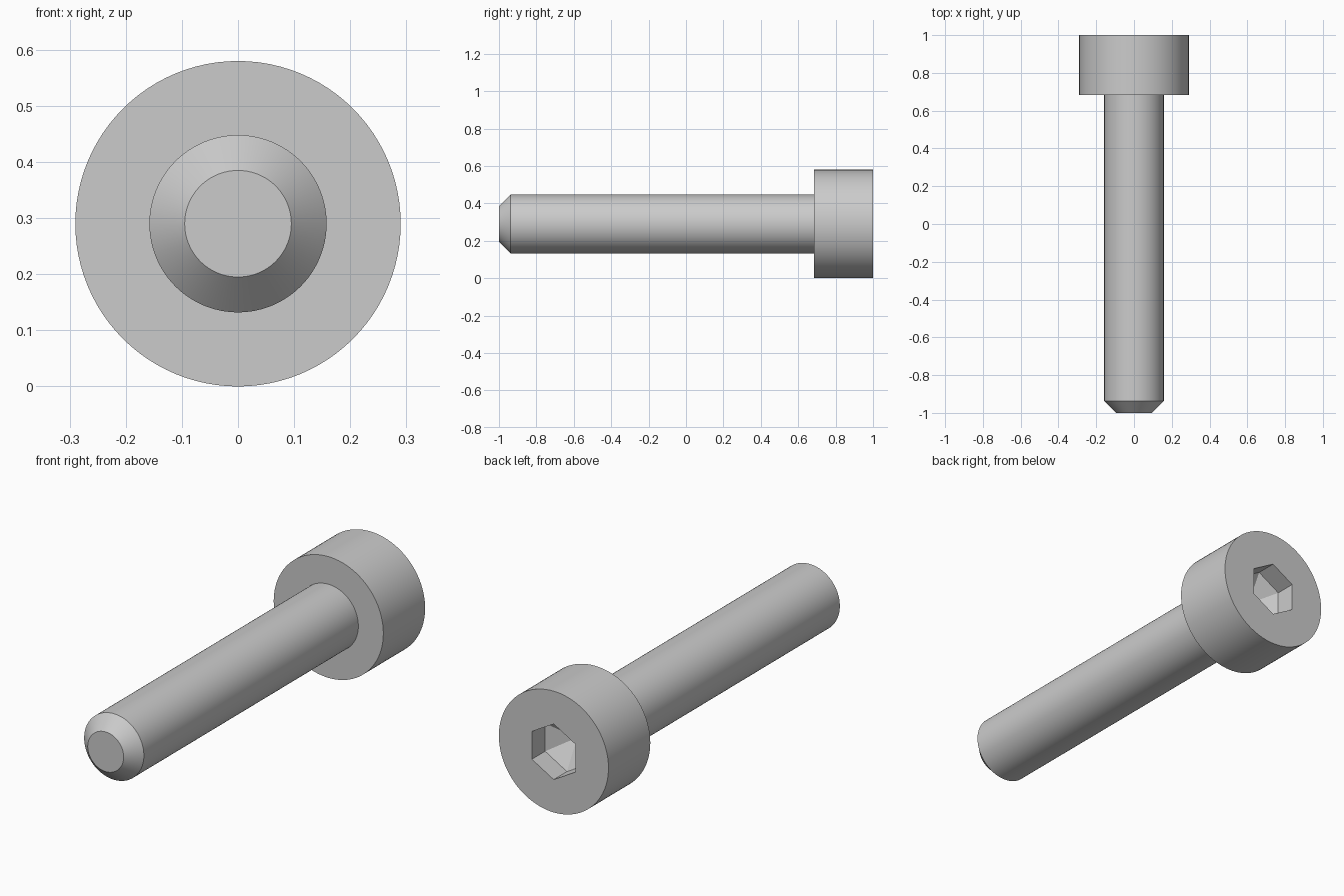
import bpy
import bmesh
import math

default = bpy.data.objects.get("Cube")
if default:
    bpy.data.objects.remove(default, do_unlink=True)

SIDES = 96
AXIS_Z = 0.29          # height of the screw axis
HEAD_R, SHAFT_R, TIP_R, HEX_R = 0.29, 0.158, 0.095, 0.133
SEAT_Y = 0.684         # underside of the head

steel = bpy.data.materials.new("grey steel")
steel.use_nodes = True
colour = (0.6, 0.6, 0.6, 1)
steel.diffuse_color = colour
steel.node_tree.nodes["Principled BSDF"].inputs["Base Color"].default_value = colour


def ring(bm, y, radius, sides=SIDES):
    """Closed loop of edges around the screw axis, first point straight up."""
    angles = [math.tau * i / sides for i in range(sides)]
    verts = [bm.verts.new((radius * math.sin(a), y, AXIS_Z + radius * math.cos(a)))
             for a in angles]
    return [bm.edges.new((verts[i - 1], verts[i])) for i in range(sides)]


def bridge(bm, loops):
    for a, b in zip(loops, loops[1:]):
        bmesh.ops.bridge_loops(bm, edges=a + b)


def finish(bm, name):
    bmesh.ops.recalc_face_normals(bm, faces=bm.faces)
    mesh = bpy.data.meshes.new(name)
    bm.to_mesh(mesh)
    bm.free()
    mesh.materials.append(steel)
    obj = bpy.data.objects.new(name, mesh)
    bpy.context.collection.objects.link(obj)
    bpy.ops.object.select_all(action="DESELECT")
    obj.select_set(True)
    bpy.context.view_layer.objects.active = obj
    bpy.ops.object.shade_smooth_by_angle(angle=math.radians(20))


# Shaft with chamfered tip
bm = bmesh.new()
loops = [ring(bm, SEAT_Y, SHAFT_R), ring(bm, -0.937, SHAFT_R), ring(bm, -1, TIP_R)]
bridge(bm, loops)
bmesh.ops.contextual_create(bm, geom=loops[-1])
finish(bm, "shaft")

# Cylindrical head, from the seat around the shaft to the outer rim
bm = bmesh.new()
loops = [ring(bm, SEAT_Y, SHAFT_R), ring(bm, SEAT_Y, HEAD_R), ring(bm, 1, HEAD_R)]
bridge(bm, loops)

# Hexagonal socket in the head, ending in a shallow point
mouth, floor = ring(bm, 1, HEX_R, 6), ring(bm, 0.9, HEX_R, 6)
bridge(bm, [mouth, floor])
bmesh.ops.triangle_fill(bm, edges=loops[-1] + mouth, use_beauty=True, normal=(0, 1, 0))
point = bm.verts.new((0, 0.823, AXIS_Z))
for edge in floor:
    bm.faces.new((*edge.verts, point))
finish(bm, "socket_head")
